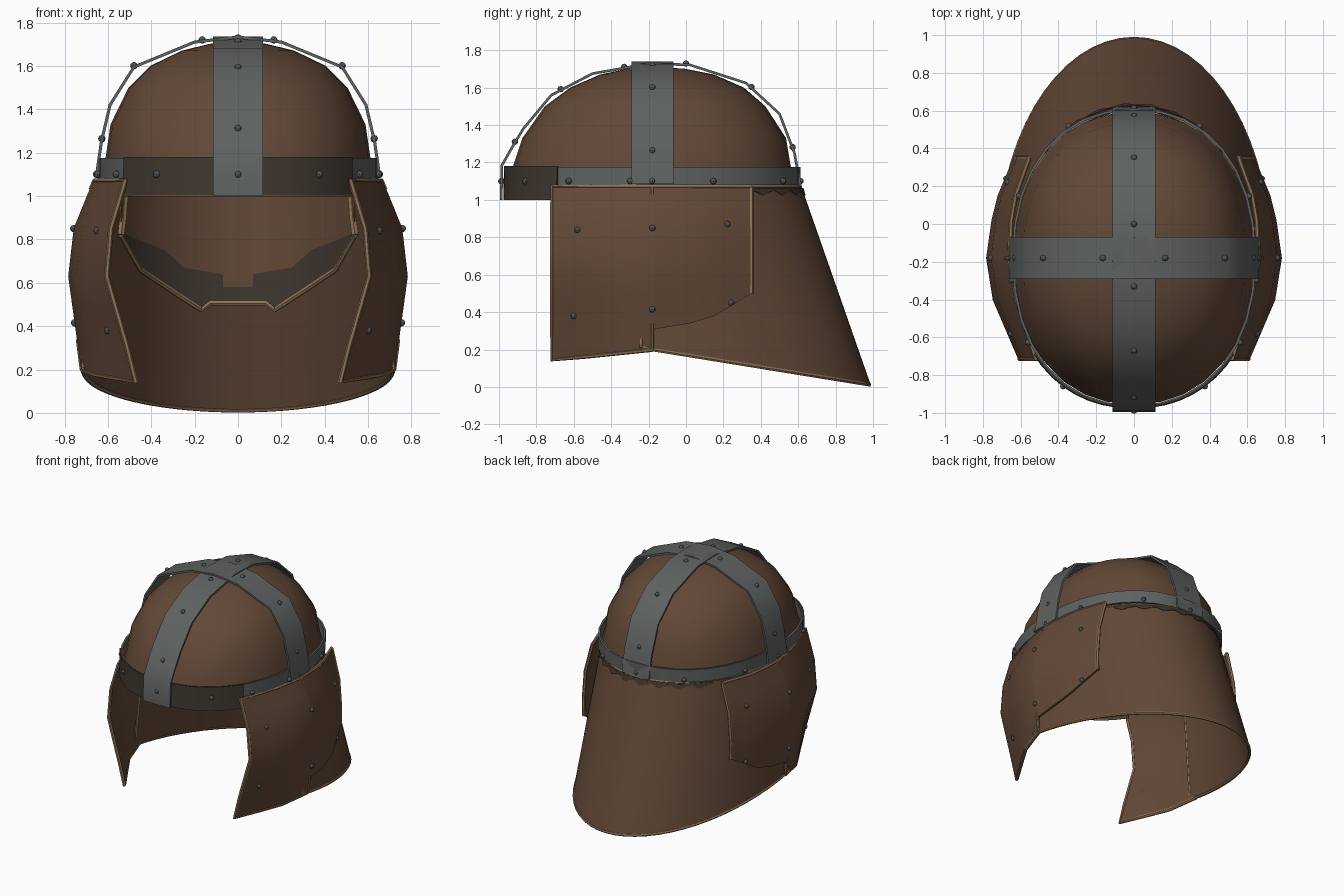
import bpy, bmesh
from math import sin, cos, pi, radians
from mathutils import Vector

cube = bpy.data.objects.get("Cube")
if cube:
    bpy.data.objects.remove(cube, do_unlink=True)

CY = -0.18  # middle of the crown along y
parts = []


def material(name, rgb):
    m = bpy.data.materials.new(name)
    m.use_nodes = True
    m.diffuse_color = (*rgb, 1)
    m.node_tree.nodes["Principled BSDF"].inputs["Base Color"].default_value = (*rgb, 1)
    return m


leather = material("brown leather", (0.122, 0.065, 0.038))
steel = material("grey steel", (0.11, 0.122, 0.116))
dark = material("dark worn leather", (0.052, 0.039, 0.029))
edging = material("tan edging", (0.27, 0.17, 0.085))
stud = material("dark steel", (0.075, 0.088, 0.09))


def add(name, data, mat, thick=0, mirror=False):
    ob = bpy.data.objects.new(name, data)
    bpy.context.collection.objects.link(ob)
    data.materials.append(mat)
    if thick:
        mod = ob.modifiers.new("thickness", 'SOLIDIFY')
        mod.thickness, mod.offset = thick, 0
    if mirror:
        ob.modifiers.new("mirror", 'MIRROR').use_mirror_merge = False
    parts.append(ob)
    return ob


def sheet(name, rows, mat, thick=0, mirror=False, closed=False):
    """Skin a list of equally long rows of points."""
    bm = bmesh.new()
    grid = [[bm.verts.new(p) for p in row] for row in rows]
    n = len(rows[0])
    for a, b in zip(grid, grid[1:]):
        for i in range(n if closed else n - 1):
            j = (i + 1) % n
            bm.faces.new((a[i], a[j], b[j], b[i]))
    bmesh.ops.remove_doubles(bm, verts=bm.verts, dist=0.0005)
    bmesh.ops.recalc_face_normals(bm, faces=bm.faces)
    me = bpy.data.meshes.new(name)
    bm.to_mesh(me)
    bm.free()
    return add(name, me, mat, thick, mirror)


def tube(name, points, radius=0.011, mirror=False):
    cu = bpy.data.curves.new(name, 'CURVE')
    cu.dimensions = '3D'
    cu.bevel_depth, cu.bevel_resolution, cu.use_fill_caps = radius, 1, True
    sp = cu.splines.new('POLY')
    sp.points.add(len(points) - 1)
    for p, co in zip(sp.points, points):
        p.co = (*co, 1)
    return add(name, cu, edging, mirror=mirror)


def power(v):
    return (abs(v) ** (2 / 2.2)) * (1 if v >= 0 else -1)


def ring(a, rx, ry, z):
    return Vector((rx * power(cos(a)), CY + ry * power(sin(a)), z))


def lerp_table(table, v):
    for (a, p), (b, q) in zip(table, table[1:]):
        if v <= b:
            return p + (q - p) * (v - a) / (b - a)
    return table[-1][1]


# Leather crown: height, then reach to the front, back and sides
SEG = 32
angles = [2 * pi * i / SEG for i in range(SEG)]
crown = [(1.08, 0.775, 0.77, 0.632), (1.18, 0.745, 0.74, 0.61), (1.33, 0.695, 0.715, 0.588),
         (1.5, 0.575, 0.605, 0.505), (1.6, 0.44, 0.49, 0.405), (1.67, 0.28, 0.33, 0.26),
         (1.702, 0.13, 0.17, 0.13), (1.71, 0, 0, 0)]
sheet("crown", [[ring(a, side, front if sin(a) < 0 else back, z) for a in angles]
                for z, front, back, side in crown], leather, closed=True)

# Steel band round the crown
sheet("crown_band", [[ring(a, 0.64, 0.785, z) for a in angles] for z in (1.08, 1.175)],
      steel, 0.014, closed=True)

# Dark brow plate across the front, with edging below
arc = [radians(218 + 104 * i / 16) for i in range(17)]
sheet("brow_plate", [[ring(a, 0.65 + f, 0.787 + f, z) for a in arc]
                     for f, z in ((0.004, 1.005), (0, 1.18))], dark, 0.012)
tube("brow_edging", [ring(a, 0.653, 0.789, 1.005) for a in arc], radius=0.008)

# Crossed steel straps, standing a little off the crown
long_path = [(-0.988, 1.0), (-0.984, 1.185), (-0.93, 1.28), (-0.87, 1.38), (-0.72, 1.56),
             (-0.5, 1.675), (-0.2, 1.728), (0.02, 1.722), (0.32, 1.625), (0.5, 1.46),
             (0.58, 1.25), (0.612, 1.075)]
sheet("front_to_back_strap", [[(w, y, z) for y, z in long_path]
                              for w in (-0.115, 0, 0.115)], steel, 0.014)
half = [(0.654, 1.085), (0.63, 1.25), (0.59, 1.42), (0.48, 1.595), (0.2, 1.71), (0, 1.733)]
cross_path = half + [(-x, z) for x, z in half[-2::-1]]
sheet("side_to_side_strap", [[(x, CY + w, z) for x, z in cross_path]
                             for w in (-0.112, 0, 0.112)], steel, 0.014)


# Neck guard: flared sheet from the band to the sloping hem
def neck(a, s, grow=0.0):
    top = Vector(((0.64 + grow) * cos(a), (0.79 + grow) * sin(a), 1.07))
    low = Vector(((0.715 + grow) * cos(a), (1.16 + grow) * sin(a), 0.2 - 0.188 * sin(a)))
    return top.lerp(low, s) + Vector((0, CY, 0))


sweep = [-0.05 + (pi + 0.1) * i / 32 for i in range(33)]
sheet("neck_guard", [[neck(a, k / 4) for a in sweep] for k in range(5)], leather, 0.014)
tube("neck_hem_edging", [neck(a, 1) for a in sweep])
tube("neck_top_edging", [neck(a, 0) for a in sweep])
tube("neck_front_edging", [neck(sweep[0], k / 4) for k in range(5)], mirror=True)

# Dark ragged wear just under the band at the back
ragged = [radians(42 + 4 * i) for i in range(25)]
sheet("wear_under_band", [[neck(a, 0.008, 0.013) for a in ragged],
                          [neck(a, (0.02, 0.045, 0.03)[i % 3], 0.013)
                           for i, a in enumerate(ragged)]], dark, 0.004)


# Lining hanging straight down inside the back, dark along its lower part
def lining(x, z):
    return Vector((x, CY + 0.765 * (1 - (x / 0.63) ** 2) ** 0.5, z))


lower = [(0, 0.505), (0.13, 0.505), (0.17, 0.475), (0.3, 0.56), (0.45, 0.66), (0.54, 0.82)]
upper = [(0, 0.58), (0.07, 0.58), (0.071, 0.64), (0.25, 0.67), (0.34, 0.75), (0.54, 0.83)]
xs = [0, 0.03, 0.07, 0.071, 0.13, 0.17, 0.21, 0.25, 0.3, 0.34, 0.4, 0.45, 0.5, 0.54]
low_line = [lining(x, lerp_table(lower, x)) for x in xs]
mid_line = [lining(x, lerp_table(upper, x)) for x in xs]
sheet("lining", [mid_line, [lining(x, 1.08) for x in xs]], leather, 0.008, mirror=True)
sheet("lining_dark_hem", [low_line, mid_line], dark, 0.008, mirror=True)
tube("lining_edging", low_line, radius=0.012, mirror=True)
tube("lining_side_edging", [lining(0.54, 0.82), lining(0.53, 0.9), lining(0.52, 1.03)],
     radius=0.018, mirror=True)

# Cheek flaps: plan outlines at the top, widest point and bottom, blended by height
tops = [(-0.715, 0.52), (-0.4, 0.62), (CY, 0.66), (0.1, 0.645), (0.35, 0.555)]
mids = [(-0.715, 0.605), (-0.4, 0.74), (CY, 0.775), (0.1, 0.735), (0.35, 0.63)]
lows = [(-0.715, 0.47), (-0.4, 0.65), (CY, 0.71), (0.1, 0.7), (0.35, 0.62)]
bulge = [(0.14, 0), (0.3, 0.3), (0.45, 0.62), (0.63, 1), (0.85, 0.78), (1.07, 0)]
hem = [(-0.715, 0.145), (CY, 0.2), (-0.17, 0.31), (0.02, 0.34), (0.15, 0.38), (0.25, 0.44),
       (0.35, 0.5)]


def flap(y, z, out=0.0):
    end = lerp_table(tops if z > 0.63 else lows, y)
    return Vector((end + (lerp_table(mids, y) - end) * lerp_table(bulge, z) + out, y, z))


def flap_row(y):
    low = lerp_table(hem, y)
    return [flap(y, z) for z in [1.07, 0.96, 0.85, 0.74, 0.63]] + \
           [flap(y, 0.63 + (low - 0.63) * k / 3) for k in (1, 2, 3)]


flap_rows = [flap_row(y) for y in (-0.715, -0.55, -0.4, CY, -0.17, 0.02, 0.15, 0.25, 0.35)]
sheet("cheek_flaps", flap_rows, leather, 0.016, mirror=True)
tube("flap_front_edging", [r[0] for r in flap_rows[::-1]] + flap_rows[0][1:]
     + [r[-1] for r in flap_rows[1:4]], radius=0.013, mirror=True)
tube("flap_rear_edging", flap_rows[-1], radius=0.013, mirror=True)
for name, ends in (("lower", (0.2, 0.34)), ("upper", (1.03, 1.07))):
    tube(name + "_seam_edging", [flap(CY, z, 0.006) for z in ends], radius=0.008, mirror=True)

# Rivets on the straps, band and flaps
spots = [Vector((0, y, lerp_table(long_path, y) + 0.006))
         for y in (-0.915, -0.67, -0.33, 0, 0.35, 0.57)]
spots += [Vector((0, -0.988, 1.1)), Vector((0, 0.612, 1.1))]
heights = sorted(half)
for side in (-1, 1):
    spots += [Vector((side * x, CY, lerp_table(heights, x) + 0.006))
              for x in (0.165, 0.48, 0.628)]
    spots += [ring(pi / 2 + side * radians(d), 0.652, 0.797, 1.1)
              for d in (30, 68, 90, 97, 122, 147)]
    for y, z in ((-0.58, 0.84), (CY, 0.85), (0.22, 0.87), (-0.6, 0.38), (CY, 0.415), (0.24, 0.45)):
        p = flap(y, z, 0.008)
        spots.append(Vector((side * p.x, p.y, p.z)))
bm = bmesh.new()
for p in spots:
    made = bmesh.ops.create_uvsphere(bm, u_segments=8, v_segments=6, radius=0.017)
    bmesh.ops.translate(bm, verts=made["verts"], vec=p)
rivets = bpy.data.meshes.new("rivets")
bm.to_mesh(rivets)
bm.free()
add("rivets", rivets, stud)

# Apply modifiers and shade smoothly with crisp edges
bpy.ops.object.select_all(action='DESELECT')
for ob in parts:
    ob.select_set(True)
bpy.context.view_layer.objects.active = parts[0]
bpy.ops.object.convert(target='MESH')
bpy.ops.object.shade_smooth_by_angle(angle=radians(40))
